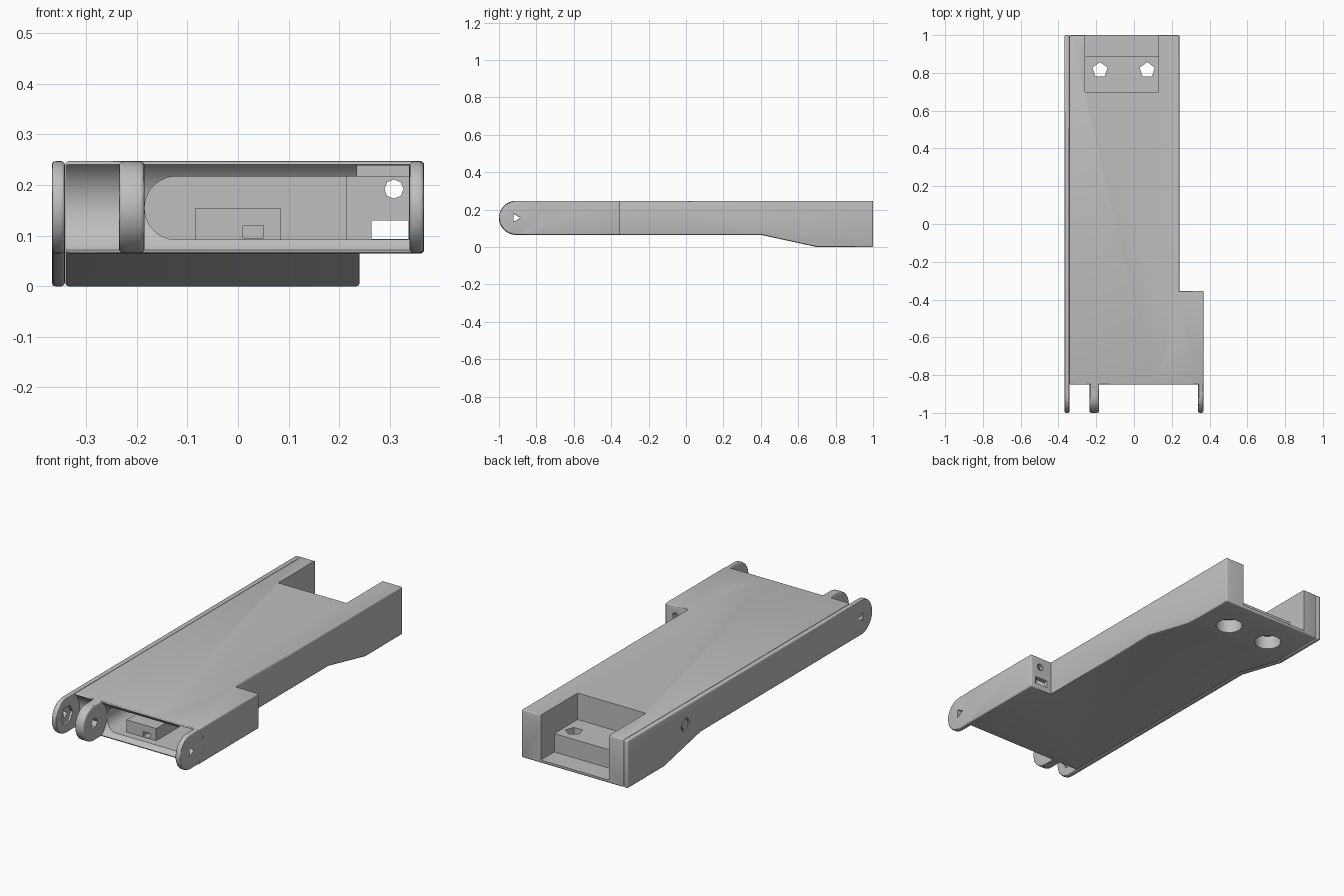
import bpy, bmesh, math
from mathutils import Matrix, Vector

old = bpy.data.objects.get("Cube")
if old:
    bpy.data.objects.remove(old, do_unlink=True)

grey = bpy.data.materials.new("plain_grey")
grey.use_nodes = True
GREY = (0.52, 0.52, 0.52, 1)
grey.diffuse_color = GREY
grey.node_tree.nodes["Principled BSDF"].inputs["Base Color"].default_value = GREY

LOW, TOP = 0.065, 0.247                # underside and top of the slim section
PIVOT_Y, PIVOT_Z = -0.909, 0.156       # hinge axis
RADIUS = 0.091


def finish(name, bm):
    bmesh.ops.recalc_face_normals(bm, faces=bm.faces)
    mesh = bpy.data.meshes.new(name)
    bm.to_mesh(mesh)
    bm.free()
    mesh.materials.append(grey)
    ob = bpy.data.objects.new(name, mesh)
    bpy.context.collection.objects.link(ob)
    return ob


def apply(ob, mod):
    bpy.ops.object.select_all(action='DESELECT')
    bpy.context.view_layer.objects.active = ob
    ob.select_set(True)
    bpy.ops.object.modifier_apply(modifier=mod.name)


def bevel(ob, width):
    mod = ob.modifiers.new("edge", 'BEVEL')
    mod.width, mod.segments = width, 3
    mod.limit_method, mod.angle_limit = 'ANGLE', math.radians(40)
    apply(ob, mod)
    return ob


def box(name, x, y, z):
    bm = bmesh.new()
    bmesh.ops.create_cube(bm, size=1)
    for v in bm.verts:
        v.co = Vector([(r[0] + r[1]) / 2 + c * (r[1] - r[0])
                       for r, c in zip((x, y, z), v.co)])
    return finish(name, bm)


def cylinder(name, center, radius, length, axis, sides=48, radius2=None):
    bm = bmesh.new()
    turn = {'x': Matrix.Rotation(math.pi / 2, 4, 'Y'),
            'y': Matrix.Rotation(math.pi / 2, 4, 'X'),
            'z': Matrix.Identity(4)}[axis]
    bmesh.ops.create_cone(bm, cap_ends=True, segments=sides, radius1=radius,
                          radius2=radius if radius2 is None else radius2, depth=length,
                          matrix=Matrix.Translation(center) @ turn)
    return finish(name, bm)


def prism(name, outline, x0, x1):
    """Side outline in (y, z) extruded across x."""
    bm = bmesh.new()
    face = bm.faces.new([bm.verts.new((x0, y, z)) for y, z in outline])
    new = bmesh.ops.extrude_face_region(bm, geom=[face])["geom"]
    bmesh.ops.translate(bm, vec=(x1 - x0, 0, 0),
                        verts=[v for v in new if isinstance(v, bmesh.types.BMVert)])
    return finish(name, bm)


def combine(ob, other, operation='DIFFERENCE'):
    mod = ob.modifiers.new("join", 'BOOLEAN')
    mod.operation, mod.solver, mod.object = operation, 'EXACT', other
    apply(ob, mod)
    bpy.data.objects.remove(other, do_unlink=True)


def round_nose(r):
    steps = 24
    return [(PIVOT_Y - r * math.sin(math.pi * i / steps),
             PIVOT_Z + r * math.cos(math.pi * i / steps)) for i in range(steps + 1)]


BELLY = [(0.4, LOW), (0.7, 0), (1, 0), (1, TOP)]

# Main body with the side step
body = bevel(prism("body", [(-0.85, TOP), (-0.85, LOW)] + BELLY, -0.341, 0.24), 0.006)
step = bevel(box("step", (0.1, 0.3675), (-0.85, -0.355), (LOW, TOP)), 0.006)
combine(body, step, 'UNION')

# Concave hinge clearance and rounded front cavity
combine(body, cylinder("clearance", (0, PIVOT_Y, PIVOT_Z), 0.103, 1, 'x', 64))
combine(body, cylinder("cavity_end", (-0.122, -0.7, 0.1545), 0.0625, 0.4, 'y'))
combine(body, box("cavity", (-0.122, 0.215), (-0.9, -0.5), (0.092, 0.217)))
combine(body, box("side_cavity", (0.214, 0.338), (-0.9, -0.38), (0.092, 0.217)))
combine(body, box("side_ceiling", (0.235, 0.338), (-0.9, -0.6), (0.2, 0.239)))

# Openings through the rear of the step
combine(body, cylinder("cable_hole", (0.308, -0.37, 0.192), 0.019, 0.1, 'y', 8))
combine(body, box("cable_slot", (0.264, 0.337), (-0.42, -0.3), (0.093, 0.13)))

# Block inside the cavity with a small socket
block = box("cavity_block", (-0.085, 0.085), (-0.79, -0.49), (0.085, 0.155))
combine(block, box("socket", (0.01, 0.05), (-0.82, -0.75), (0.095, 0.12)))
combine(body, block, 'UNION')

# Middle and left-hand hinge lugs
for name, x0, x1 in (("middle_lug", -0.235, -0.185), ("side_lug", 0.339, 0.3672)):
    r = RADIUS - 0.0005
    outline = round_nose(r) + [(-0.78, PIVOT_Z - r), (-0.78, PIVOT_Z + r)]
    lug = bevel(prism(name, outline, x0, x1), 0.008)
    combine(lug, cylinder("pin_hole", ((x0 + x1) / 2, PIVOT_Y, PIVOT_Z),
                          0.026, 0.1, 'x', 3 if x0 > 0 else 6))
    combine(body, lug, 'UNION')

# Stepped pocket at the back
combine(body, box("pocket", (-0.26, 0.13), (0.7, 1.1), (0.11, 0.4)))
combine(body, box("pocket_floor", (-0.26, 0.13), (0.89, 1.1), (0.015, 0.4)))

# Screw holes with wide round recesses underneath
for x in (-0.18, 0.07):
    combine(body, cylinder("screw_hole", (x, 0.815, 0.1), 0.042, 0.3, 'z', 5))
    combine(body, cylinder("recess", (x, 0.815, 0.02), 0.065, 0.1, 'z', 24))

# Side cover with rounded nose, pivot and screw holes
cover = prism("side_cover", round_nose(RADIUS) + BELLY, -0.3675, -0.342)
bevel(cover, 0.007)
combine(cover, cylinder("pin_hole", (-0.36, PIVOT_Y, PIVOT_Z), 0.024, 0.1, 'x', 3))
combine(cover, cylinder("pin_seat", (-0.342, PIVOT_Y, PIVOT_Z), 0.048, 0.024, 'x', 6))
combine(cover, cylinder("screw_seat", (-0.3675, 0.53, 0.15), 0.034, 0.02, 'x', 12))
screw = cylinder("cover_screw", (-0.3605, 0.53, 0.15), 0.026, 0.012, 'x', 12)

for ob in (body, cover, screw):
    bpy.ops.object.select_all(action='DESELECT')
    bpy.context.view_layer.objects.active = ob
    ob.select_set(True)
    bpy.ops.object.shade_smooth_by_angle(angle=math.radians(30))
